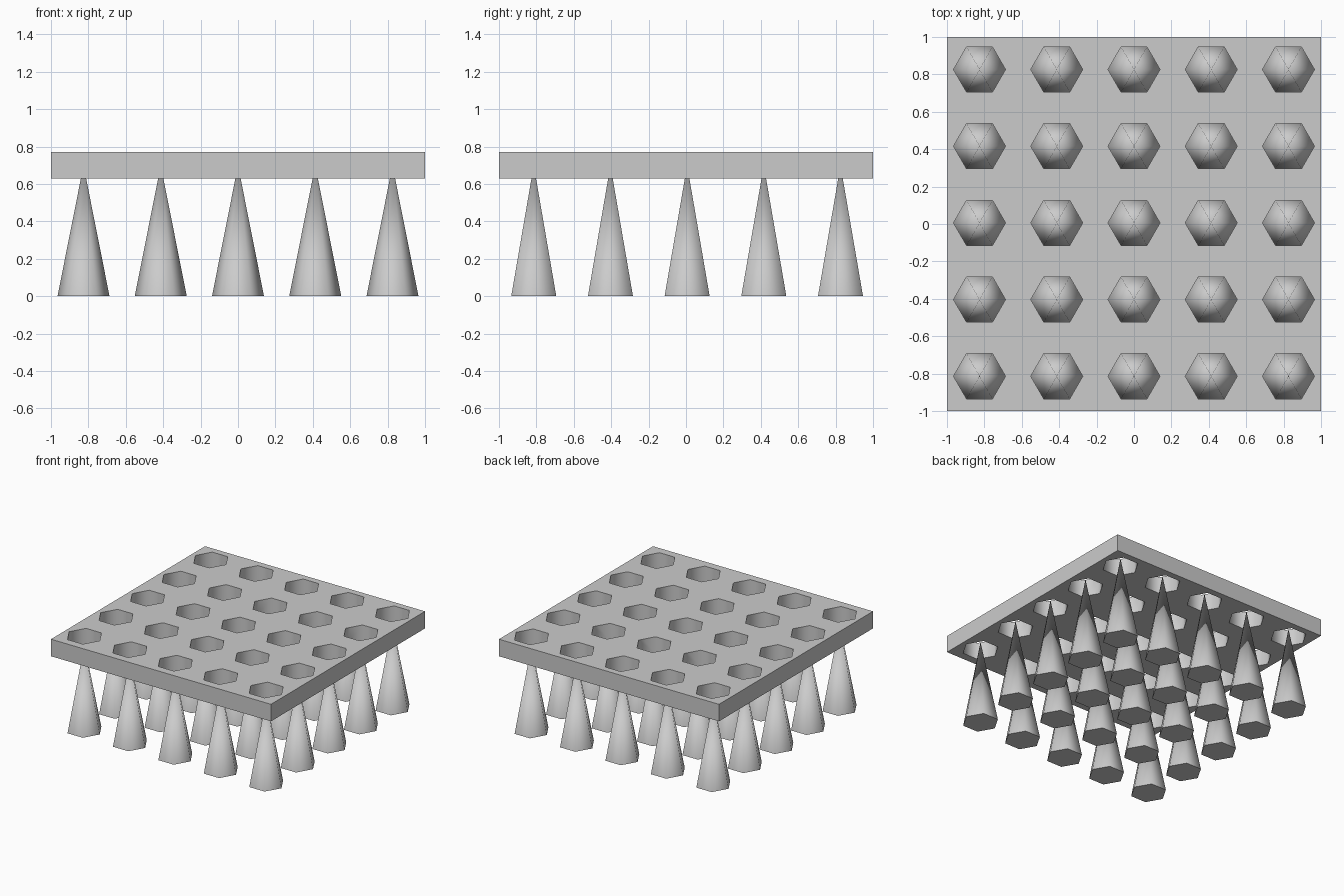
import bpy, bmesh, math

if "Cube" in bpy.data.objects:
    bpy.data.objects.remove(bpy.data.objects["Cube"])

R = 0.139                       # hexagon corner radius, corners on the x axis
XS = [-0.826 + 0.413 * i for i in range(5)]
YS = [-0.814 + 0.41 * i for i in range(5)]
PLATE_LOW, PLATE_TOP, APEX = 0.63, 0.77, 0.70

grey = bpy.data.materials.new("light grey")
grey.diffuse_color = (0.6, 0.6, 0.6, 1)
grey.use_nodes = True
grey.node_tree.nodes["Principled BSDF"].inputs["Base Color"].default_value = grey.diffuse_color


def ring(bm, x, y, z):
    return [bm.verts.new((x + R * math.cos(math.pi * k / 3),
                          y + R * math.sin(math.pi * k / 3), z)) for k in range(6)]


def add_spike(bm, x, y):
    base = ring(bm, x, y, 0)
    tip = bm.verts.new((x, y, APEX))
    bm.faces.new(base[::-1])
    for k in range(6):
        bm.faces.new((base[k], base[(k + 1) % 6], tip))


def add_prism(bm, x, y):
    low, top = ring(bm, x, y, PLATE_LOW - 0.1), ring(bm, x, y, PLATE_TOP + 0.1)
    bm.faces.new(low[::-1])
    bm.faces.new(top)
    for k in range(6):
        j = (k + 1) % 6
        bm.faces.new((low[k], low[j], top[j], top[k]))


def make_object(name, bm):
    mesh = bpy.data.meshes.new(name)
    bm.to_mesh(mesh)
    bm.free()
    mesh.materials.append(grey)
    obj = bpy.data.objects.new(name, mesh)
    bpy.context.collection.objects.link(obj)
    return obj


def smooth(obj):
    bpy.ops.object.select_all(action='DESELECT')
    obj.select_set(True)
    bpy.context.view_layer.objects.active = obj
    bpy.ops.object.shade_smooth_by_angle(angle=math.radians(65))


# Hexagonal spikes, one under each hole
for row, y in enumerate(YS):
    for col, x in enumerate(XS):
        bm = bmesh.new()
        add_spike(bm, x, y)
        smooth(make_object(f"spike_{row}_{col}", bm))

# Hole cutter
bm = bmesh.new()
for y in YS:
    for x in XS:
        add_prism(bm, x, y)
cutter = make_object("hole_cutter", bm)
cutter.hide_render = True

# Perforated plate
bm = bmesh.new()
bmesh.ops.create_cube(bm, size=1)
bmesh.ops.scale(bm, vec=(2, 2, PLATE_TOP - PLATE_LOW), verts=bm.verts)
bmesh.ops.translate(bm, vec=(0, 0, (PLATE_TOP + PLATE_LOW) / 2), verts=bm.verts)
plate = make_object("perforated_plate", bm)
cut = plate.modifiers.new("holes", 'BOOLEAN')
cut.operation = 'DIFFERENCE'
cut.solver = 'EXACT'
cut.object = cutter
bpy.ops.object.select_all(action='DESELECT')
plate.select_set(True)
bpy.context.view_layer.objects.active = plate
bpy.ops.object.modifier_apply(modifier=cut.name)
bpy.data.objects.remove(cutter)
smooth(plate)
